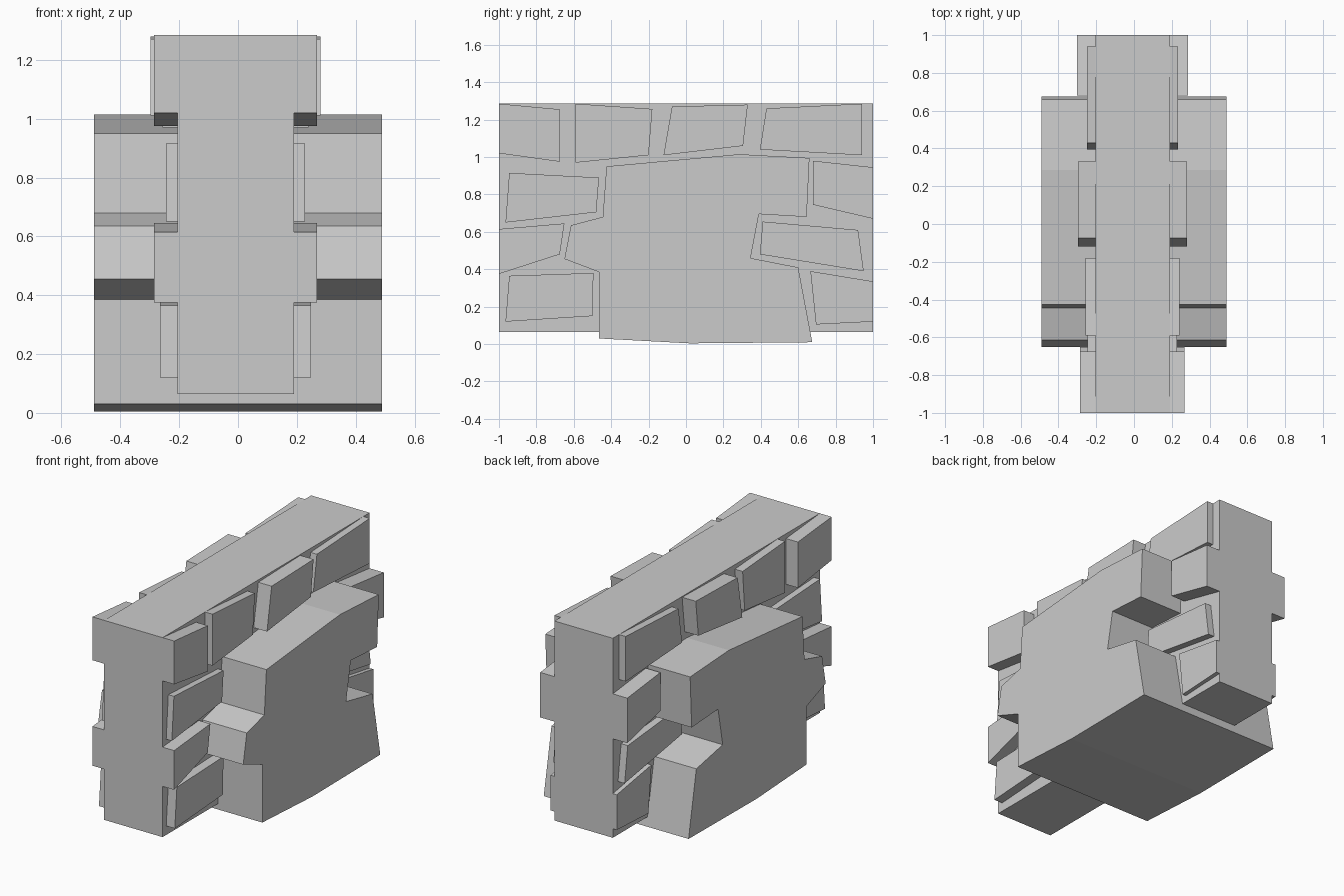
import bpy, bmesh


def prism(name, outline, x0, x1):
    """Extrude a (y, z) outline along x."""
    bm = bmesh.new()
    face = bm.faces.new([bm.verts.new((x0, y, z)) for y, z in outline])
    ext = bmesh.ops.extrude_face_region(bm, geom=[face])
    for v in ext["geom"]:
        if isinstance(v, bmesh.types.BMVert):
            v.co.x = x1
    bmesh.ops.recalc_face_normals(bm, faces=bm.faces)
    mesh = bpy.data.meshes.new(name)
    bm.to_mesh(mesh)
    bm.free()
    obj = bpy.data.objects.new(name, mesh)
    bpy.context.collection.objects.link(obj)
    return obj


# Long wall slab
prism("wall_slab", [(-1, 0.065), (1, 0.065), (1, 1.285), (-1, 1.285)], -0.205, 0.19)

# Wide central stone with notched ends
prism("central_stone", [
    (-0.465, 0.03), (0.02, 0.004), (0.675, 0.01), (0.6, 0.41), (0.345, 0.46),
    (0.39, 0.695), (0.645, 0.68), (0.66, 0.995), (0.285, 1.015), (-0.425, 0.95),
    (-0.445, 0.68), (-0.615, 0.635), (-0.65, 0.455), (-0.465, 0.385)], -0.49, 0.49)

# Irregular bricks running through the slab: x range, then corners (y, z)
bricks = {
    "top_brick_1": (-0.285, 0.268, [(-1, 1.285), (-0.675, 1.255), (-0.675, 0.975), (-1, 1.02)]),
    "top_brick_2": (-0.257, 0.24, [(-0.59, 1.285), (-0.18, 1.257), (-0.2, 1.01), (-0.59, 0.97)]),
    "top_brick_3": (-0.297, 0.28, [(-0.075, 1.27), (0.33, 1.28), (0.305, 1.06), (-0.12, 1.01)]),
    "top_brick_4": (-0.25, 0.233, [(0.43, 1.26), (0.94, 1.285), (0.94, 1.01), (0.395, 1.04)]),
    "front_brick_1": (-0.245, 0.228, [(-0.945, 0.915), (-0.465, 0.89), (-0.48, 0.705), (-0.965, 0.65)]),
    "front_brick_2": (-0.285, 0.268, [(-1, 0.615), (-0.65, 0.645), (-0.675, 0.48), (-1, 0.375)]),
    "front_brick_3": (-0.265, 0.248, [(-0.945, 0.365), (-0.495, 0.38), (-0.5, 0.15), (-0.965, 0.12)]),
    "back_brick_1": (-0.303, 0.286, [(0.68, 0.98), (1, 0.945), (1, 0.67), (0.68, 0.745)]),
    "back_brick_2": (-0.25, 0.233, [(0.41, 0.655), (0.92, 0.61), (0.95, 0.39), (0.395, 0.48)]),
    "back_brick_3": (-0.232, 0.215, [(0.665, 0.39), (1, 0.335), (1, 0.12), (0.695, 0.105)]),
}
for name, (x0, x1, outline) in bricks.items():
    prism(name, outline, x0, x1)
